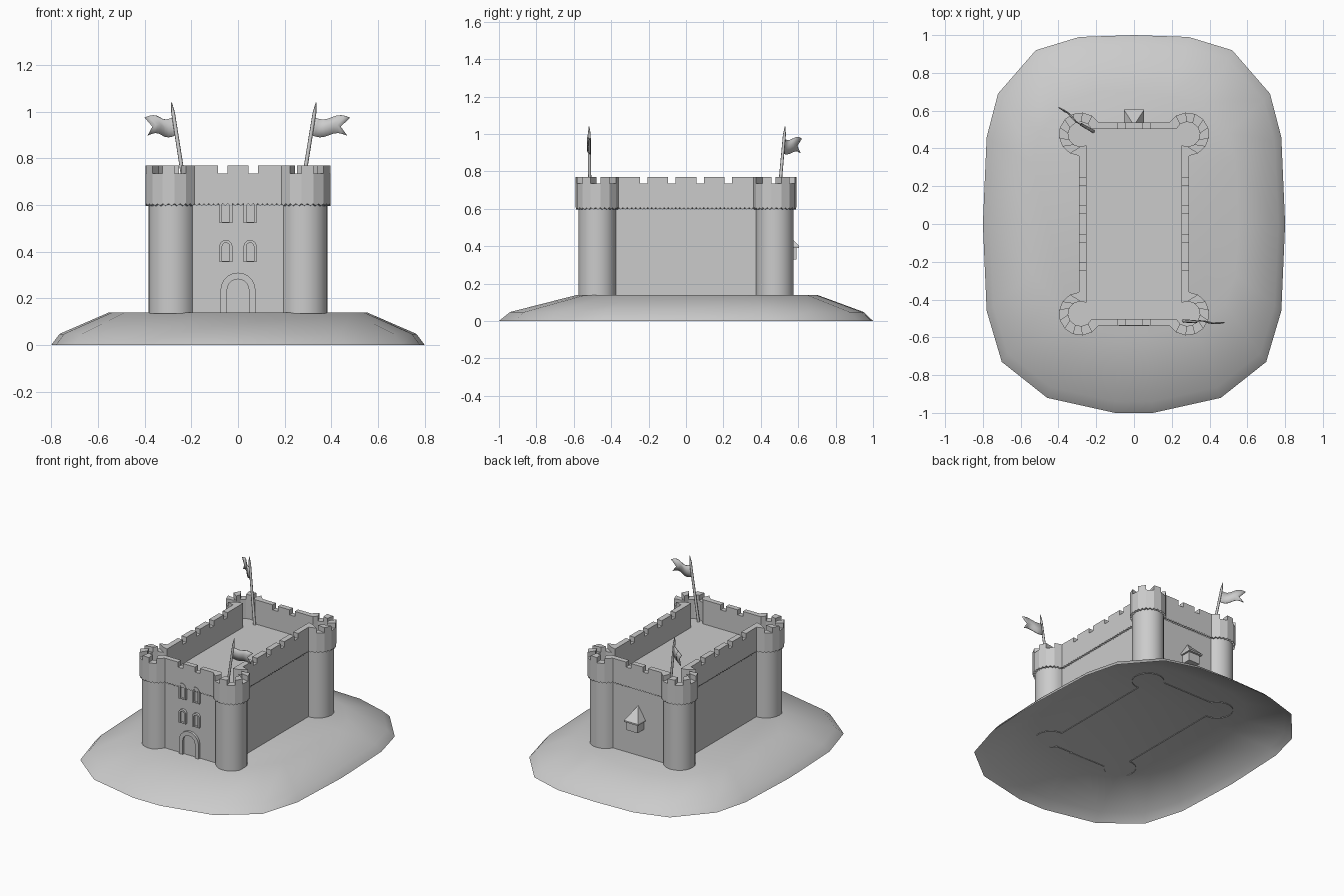
import bpy, bmesh
from math import sin, cos, pi, acos, asin
from mathutils import Vector

if "Cube" in bpy.data.objects:
    bpy.data.objects.remove(bpy.data.objects["Cube"])


def make(name, verts, faces, smooth=None):
    me = bpy.data.meshes.new(name)
    me.from_pydata([tuple(v) for v in verts], [], faces)
    bm = bmesh.new()
    bm.from_mesh(me)
    bmesh.ops.remove_doubles(bm, verts=bm.verts, dist=1e-5)
    bmesh.ops.recalc_face_normals(bm, faces=bm.faces)
    bm.to_mesh(me)
    bm.free()
    ob = bpy.data.objects.new(name, me)
    bpy.context.collection.objects.link(ob)
    if smooth is not None:
        bpy.ops.object.select_all(action='DESELECT')
        ob.select_set(True)
        bpy.context.view_layer.objects.active = ob
        bpy.ops.object.shade_smooth_by_angle(angle=smooth)
    return ob


def bridge(rings, closed=True):
    n = len(rings[0])
    return [(k * n + i, k * n + (i + 1) % n, (k + 1) * n + (i + 1) % n, (k + 1) * n + i)
            for k in range(len(rings) - 1) for i in range(n if closed else n - 1)]


# grassy mound: open shell with a flat plateau, steeper lip and gentler slope
half = [(0.1, -1), (0.46, -0.92), (0.70, -0.73), (0.78, -0.46), (0.80, 0),
        (0.78, 0.46), (0.72, 0.69), (0.52, 0.92), (0.29, 0.99)]
outline = half + [(0, 1)] + [(-x, y) for x, y in reversed(half)]
levels = [(1, 1, 1, 0), (0.955, 0.95, 0.94, 0.048), (0.69, 0.70, 0.58, 0.14)]
rings = [[(x * sx, y * (sb if y > 0 else sf), z) for x, y in outline]
         for sx, sb, sf, z in levels]
N = len(outline)
make("mound", sum(rings, []), bridge(rings) + [tuple(range(2 * N, 3 * N))], pi / 3)

# castle footprint: rectangle with a round tower on every corner
CX, CY = 0.283, 0.475
END_CUTS = [0.085, 0.045, -0.045, -0.085]
SIDE_CUTS = [c + d for c in (0.225, 0.075, -0.075, -0.225) for d in (0.02, -0.02)]


def footprint(wx, wy, r, n):
    a0, a1 = -acos((wx - CX) / r), pi - asin((wy - CY) / r)
    arc = [(CX + r * cos(a0 + (a1 - a0) * i / n), CY + r * sin(a0 + (a1 - a0) * i / n))
           for i in range(n + 1)]
    pts, up = [], []
    for k, (sx, sy) in enumerate([(1, 1), (-1, 1), (-1, -1), (1, -1)]):
        c = [(x * sx, y * sy) for x, y in arc]
        pts += c[::-1] if k % 2 else c
        up += [i % 2 == 0 for i in range(n)]
        if k % 2 == 0:
            wall = [(x * sy, wy * sy) for x in END_CUTS]
        else:
            wall = [(wx * sx, y * -sx) for y in SIDE_CUTS]
        pts += wall
        up += [i % 2 == 0 for i in range(len(wall) + 1)]
    return pts, up


# walls, tower shafts and flat roof
base, _ = footprint(0.278, 0.523, 0.101, 16)
M = len(base)
rings = [[(x, y, z) for x, y in base] for z in (0.135, 0.602)]
make("castle_walls", sum(rings, []), bridge(rings) + [tuple(range(M, 2 * M))], 0.5)

# overhanging parapet with battlements
outer, up = footprint(0.29, 0.537, 0.115, 9)
inner, _ = footprint(0.252, 0.502, 0.066, 9)
V, F = [], []


def quad(*p):
    F.append(tuple(range(len(V), len(V) + 4)))
    V.extend(p)


L = len(outer)
LOW, TOP, Z0 = 0.735, 0.77, 0.606
for i in range(L):
    j = (i + 1) % L
    h = TOP if up[i] else LOW
    o0, o1, n0, n1 = outer[i], outer[j], inner[i], inner[j]
    quad((*o0, Z0), (*o1, Z0), (*o1, LOW), (*o0, LOW))
    quad((*n0, Z0 - .006), (*n1, Z0 - .006), (*n1, LOW), (*n0, LOW))
    quad((*o0, Z0), (*o1, Z0), (*n1, Z0 - .006), (*n0, Z0 - .006))
    quad((*o0, h), (*o1, h), (*n1, h), (*n0, h))
    if up[i]:
        quad((*o0, LOW), (*o1, LOW), (*o1, TOP), (*o0, TOP))
        quad((*n0, LOW), (*n1, LOW), (*n1, TOP), (*n0, TOP))
    if up[i] != up[i - 1]:
        quad((*o0, LOW), (*n0, LOW), (*n0, TOP), (*o0, TOP))
make("parapet", V, F)

# row of small teeth under the parapet
V, F = [], []
for i in range(L):
    a, b = Vector((*outer[i], Z0)), Vector((*outer[(i + 1) % L], Z0))
    d = b - a
    count = max(1, round(d.length / 0.022))
    side = Vector((-d.y, d.x, 0)).normalized() * 0.016
    for k in range(count):
        p, q = a + d * k / count, a + d * (k + 1) / count
        m = (p + q) / 2 - Vector((0, 0, 0.01))
        s = len(V)
        V += [p, q, m, p + side, q + side, m + side]
        F += [(s, s + 1, s + 2), (s + 3, s + 5, s + 4),
              (s + 1, s + 4, s + 5, s + 2), (s, s + 2, s + 5, s + 3)]
make("parapet_teeth", V, F)


# arched door and windows: raised frame around a recessed panel
def arch(x, w, z0, z1, y, n=10):
    c = [(x + w * cos(pi * i / n), y, z1 - w + w * sin(pi * i / n)) for i in range(n + 1)]
    return [(x + w, y, z0)] + c + [(x - w, y, z0)]


def opening(name, x, w, z0, z1, t, sill):
    back, front, deep = -0.515, -0.54, -0.525
    rings = [arch(x, w, z0, z1, back), arch(x, w, z0, z1, front),
             arch(x, w - t, z0 + sill, z1 - t, front), arch(x, w - t, z0 + sill, z1 - t, deep)]
    n = len(rings[0])
    make(name, sum(rings, []), bridge(rings) + [tuple(range(3 * n, 4 * n))], 0.6)


opening("door", 0, 0.075, 0.137, 0.31, 0.028, 0)
for side, x in (("left", -0.052), ("right", 0.052)):
    opening("lower_window_" + side, x, 0.028, 0.355, 0.45, 0.012, 0.004)
    opening("upper_window_" + side, x, 0.028, 0.522, 0.632, 0.012, 0.004)

# small bay on the back wall with a half pyramid roof
for name, w, y, z0, z1 in (("bay_body", 0.042, 0.59, 0.33, 0.40), ("bay_roof", 0.054, 0.605, 0.39, 0.40)):
    lo = [(-w, 0.515, z0), (w, 0.515, z0), (w, y, z0), (-w, y, z0)]
    hi = [(p[0], p[1], z1) for p in lo]
    faces = bridge([lo, hi]) + [(0, 1, 2, 3)]
    if name == "bay_roof":
        faces += [(4 + i, 4 + (i + 1) % 4, 8) for i in range(4)]
        make(name, lo + hi + [(0, 0.523, 0.485)], faces)
    else:
        make(name, lo + hi, faces + [(4, 5, 6, 7)])


# leaning flagpoles with wavy swallowtail flags
def flag(tag, foot, tip, direction):
    foot, tip = Vector(foot), Vector(tip)
    rings = []
    for t, r in ((0, 0.009), (0.9, 0.008), (1, 0.002)):
        c = foot.lerp(tip, t)
        rings.append([c + Vector((r * cos(pi * i / 4), r * sin(pi * i / 4), 0)) for i in range(8)])
    make("flagpole_" + tag, sum(rings, []),
         bridge(rings) + [tuple(range(8)), tuple(range(16, 24))], 0.9)
    d = Vector(direction).normalized()
    perp = Vector((-d.y, d.x, 0))
    cols, length = 9, 0.155
    rows = []
    for r in range(3):
        start = foot.lerp(tip, 0.69 + 0.085 * r)
        row = []
        for i in range(cols):
            t = i / (cols - 1)
            reach = length * (0.78 if r == 1 else 1)
            row.append(start + d * reach * t + perp * 0.006 * sin(2 * pi * t)
                       + Vector((0, 0, -0.010 * sin(2 * pi * t) - 0.003 * t)))
        rows.append(row)
    ob = make("flag_" + tag, sum(rows, []), bridge(rows, False), 0.6)
    mod = ob.modifiers.new("thickness", 'SOLIDIFY')
    mod.thickness, mod.offset = 0.005, 0


flag("front", (0.262, -0.513, 0.59), (0.335, -0.518, 1.04), (1, -0.03, 0))
flag("back", (-0.215, 0.49, 0.59), (-0.285, 0.53, 1.04), (-0.12, 0.09, 0))
